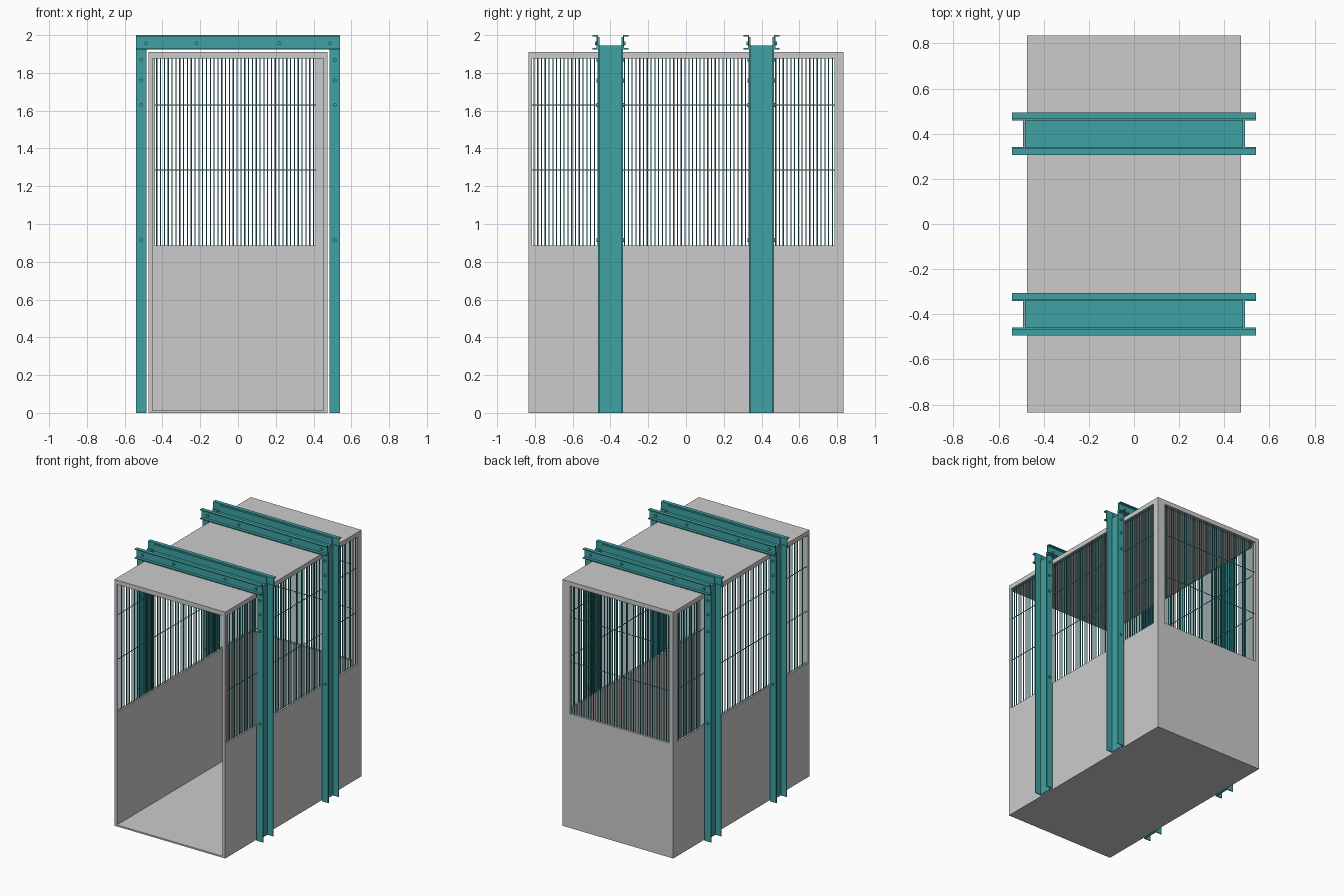
import bpy, bmesh
from math import pi
from mathutils import Matrix, Vector

if "Cube" in bpy.data.objects:
    bpy.data.objects.remove(bpy.data.objects["Cube"])

teal = bpy.data.materials.new("teal_steel")
teal.diffuse_color = (0.05, 0.36, 0.37, 1)
teal.use_nodes = True
teal.node_tree.nodes["Principled BSDF"].inputs["Base Color"].default_value = teal.diffuse_color


def finish(name, bm, mat=None):
    bmesh.ops.recalc_face_normals(bm, faces=bm.faces)
    me = bpy.data.meshes.new(name)
    bm.to_mesh(me)
    bm.free()
    ob = bpy.data.objects.new(name, me)
    bpy.context.collection.objects.link(ob)
    if mat:
        me.materials.append(mat)
    return ob


def prism(name, pts, w0, w1, place, mat=None):
    """Extrude a 2D profile from w0 to w1; place maps (u, v, w) to xyz."""
    bm = bmesh.new()
    a = [bm.verts.new(place(u, v, w0)) for u, v in pts]
    b = [bm.verts.new(place(u, v, w1)) for u, v in pts]
    bm.faces.new(a)
    bm.faces.new(b)
    n = len(pts)
    for i in range(n):
        j = (i + 1) % n
        bm.faces.new((a[i], a[j], b[j], b[i]))
    return finish(name, bm, mat)


def rod(bm, p, q, r, sides=8):
    p, q = Vector(p), Vector(q)
    d = q - p
    m = Matrix.Translation((p + q) / 2) @ d.to_track_quat('Z', 'Y').to_matrix().to_4x4()
    bmesh.ops.create_cone(bm, cap_ends=True, segments=sides, radius1=r, radius2=r,
                          depth=d.length, matrix=m)


def rect(u0, u1, v0, v1):
    return [(u0, v0), (u1, v0), (u1, v1), (u0, v1)]


def u_panel(u0, u1, o0, o1, bottom, sill, top):
    """Wall outline with an opening that runs up to the roof."""
    return [(u0, bottom), (u1, bottom), (u1, top), (o1, top),
            (o1, sill), (o0, sill), (o0, top), (u0, top)]


HX, HY, T = 0.475, 0.835, 0.022
SILL, CEIL, TOP, FLOOR = 0.885, 1.875, 1.91, 0.012
xy = lambda u, v, w: (u, v, w)
yz = lambda u, v, w: (w, u, v)
xz = lambda u, v, w: (u, w, v)

# Cabin shell: floor, roof, side walls, back wall, open front
prism("floor", rect(-HX, HX, -HY, HY), 0, FLOOR, xy)
prism("roof", rect(-HX, HX, -HY, HY), CEIL, TOP, xy)
for s, side in ((1, "right"), (-1, "left")):
    prism(side + "_wall", u_panel(-HY, HY, -0.815, 0.785, FLOOR, SILL, CEIL),
          s * (HX - T), s * HX, yz)
prism("back_wall", u_panel(-HX + T, HX - T, -0.44, 0.41, FLOOR, SILL, CEIL),
      HY - T, HY, xz)


# Bar grilles with two cross wires
def grille(name, u0, u1, w, place):
    bm = bmesh.new()
    n = round((u1 - u0) / 0.02)
    for i in range(n):
        u = u0 + (i + 0.5) * (u1 - u0) / n
        rod(bm, place(u, SILL, w), place(u, CEIL, w), 0.003)
    for z in (1.285, 1.63):
        rod(bm, place(u0, z, w), place(u1, z, w), 0.003)
    ob = finish(name, bm, teal)
    for p in ob.data.polygons:
        p.use_smooth = len(p.vertices) == 4


grille("right_grille", -0.815, 0.785, HX - T / 2, yz)
grille("left_grille", -0.815, 0.785, -HX + T / 2, yz)
grille("back_grille", -0.44, 0.41, HY - T / 2, xz)


# Channel section: web at depth d0, flanges reaching d1, half width h
def channel(d0, d1, h, t=0.007):
    return [(-h, d0), (h, d0), (h, d1), (h - t, d1),
            (h - t, d0 + t), (-h + t, d0 + t), (-h + t, d1), (-h, d1)]


# Two steel frames around the cabin
W, B = 0.066, 0.007
for cy, tag in ((-0.4, "front"), (0.4, "rear")):
    # uprights, open outwards
    for s, side in ((1, "right"), (-1, "left")):
        prism(f"{tag}_{side}_upright", channel(0.485, 0.54, W), 0, 1.945,
              lambda u, v, w: (s * v, cy + u, w), teal)
    # upward-facing channel over the roof
    prism(f"{tag}_top_channel", channel(1.932, 1.99, W), -0.484, 0.484,
          lambda u, v, w: (w, cy + u, v), teal)
    # crossbeams on both faces of the uprights
    bolts = bmesh.new()
    for f, face in ((-1, "a"), (1, "b")):
        prism(f"{tag}_crossbeam_{face}", channel(W, 0.095, 0.0375, B), -0.54, 0.54,
              lambda u, v, w: (w, cy + f * v, 1.9625 + u), teal)
        for s in (1, -1):
            for x in (0.22, 0.487):
                rod(bolts, (s * x, cy + f * (W + B), 1.957),
                    (s * x, cy + f * (W + B + 0.008), 1.957), 0.01, 12)
            for z in (0.915, 1.63, 1.76, 1.87):
                rod(bolts, (s * 0.513, cy + f * W, z),
                    (s * 0.513, cy + f * (W + 0.008), z), 0.01, 12)
    finish(f"{tag}_frame_bolts", bolts, teal)
